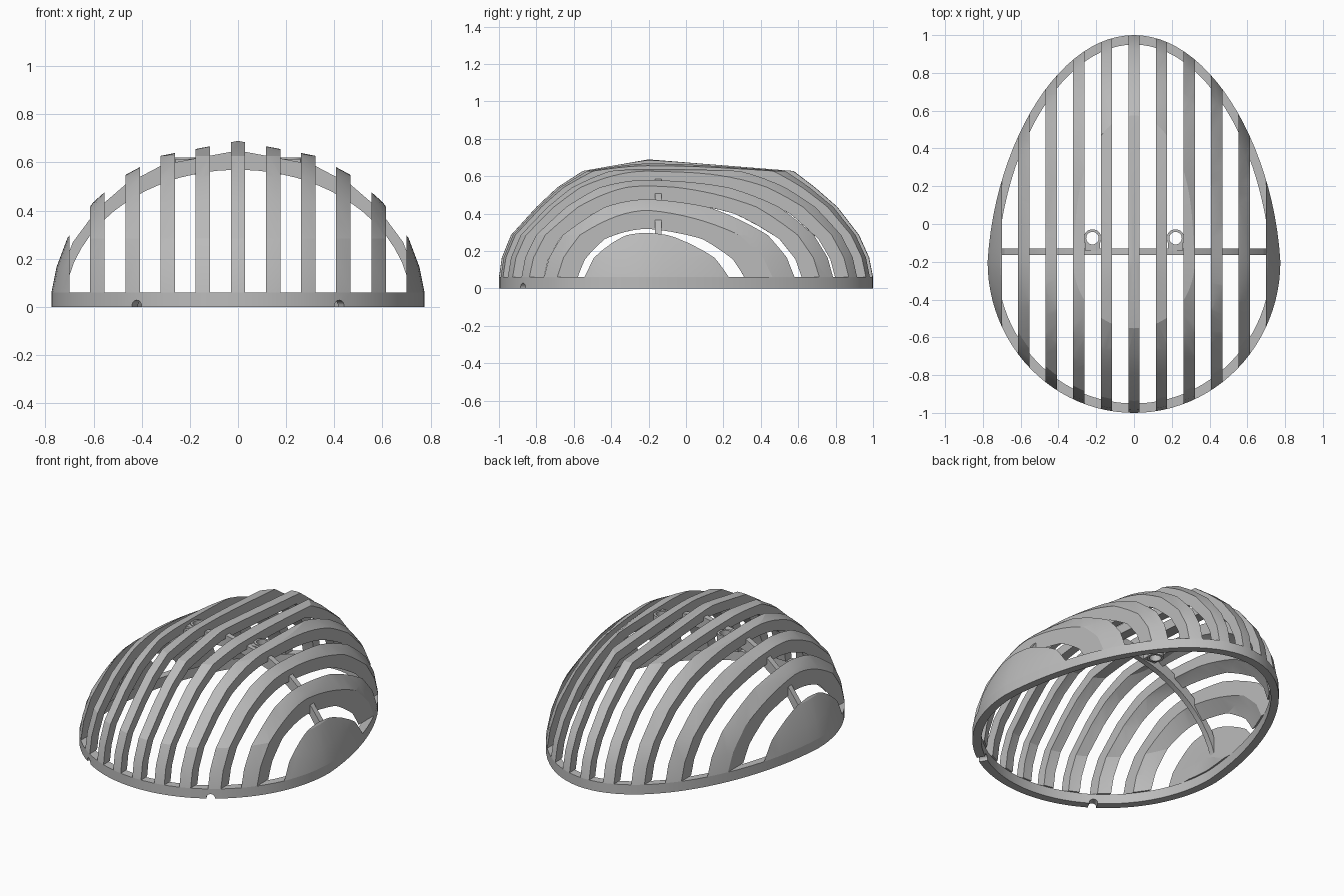
import bpy, bmesh, math
from mathutils import Matrix

cube = bpy.data.objects.get("Cube")
if cube:
    bpy.data.objects.remove(cube, do_unlink=True)

grey = bpy.data.materials.new("warm_grey_plastic")
grey.use_nodes = True
grey.diffuse_color = (0.5, 0.5, 0.5, 1)
grey.node_tree.nodes["Principled BSDF"].inputs["Base Color"].default_value = (0.5, 0.5, 0.5, 1)

CY, TOP, RIM, SEG = -0.2, 0.69, 0.06, 96
# dome levels: height, and relative reach at the side, front and back
LEVELS = [(0.06, 1, 1, 1), (0.165, .973, .981, .983), (0.285, .915, .92, .938),
          (0.435, .776, .75, .842), (0.54, .623, .61, .742), (0.628, .414, .44, .646)]


def outline(i):
    """Egg outline point relative to its widest line."""
    a = 2 * math.pi * i / SEG
    c, s = math.cos(a), math.sin(a)
    if s > 0:
        return 0.775 * c * (1 - 0.09 * s), 1.2 * s
    return 0.775 * c, 0.8 * s


def egg_ring(bm, z, level, thick):
    verts = []
    for i in range(SEG):
        x, y = outline(i)
        s = math.sin(2 * math.pi * i / SEG)
        end = level[3] if s > 0 else level[2]
        reach = level[1] * (1 - s * s) + end * s * s
        k = reach * (1 - thick / math.hypot(x, y))
        verts.append(bm.verts.new((x * k, CY + y * k, z)))
    return verts


def bridge(bm, a, b):
    n = len(a)
    for i in range(n):
        j = (i + 1) % n
        bm.faces.new((a[i], a[j], b[j], b[i]))


def finish(bm, name, smooth=True):
    bmesh.ops.recalc_face_normals(bm, faces=bm.faces)
    me = bpy.data.meshes.new(name)
    bm.to_mesh(me)
    bm.free()
    me.materials.append(grey)
    ob = bpy.data.objects.new(name, me)
    bpy.context.collection.objects.link(ob)
    if smooth:
        shade(ob)
    return ob


def shade(ob):
    bpy.ops.object.select_all(action='DESELECT')
    ob.select_set(True)
    bpy.context.view_layer.objects.active = ob
    bpy.ops.object.shade_smooth_by_angle(angle=math.radians(15))


def cut(ob, cutter, op='DIFFERENCE'):
    """Apply a boolean and remove the cutter."""
    mod = ob.modifiers.new("cut", 'BOOLEAN')
    mod.operation, mod.solver, mod.object = op, 'EXACT', cutter
    bpy.ops.object.select_all(action='DESELECT')
    bpy.context.view_layer.objects.active = ob
    ob.select_set(True)
    bpy.ops.object.modifier_apply(modifier=mod.name)
    bpy.data.objects.remove(cutter, do_unlink=True)
    shade(ob)


def add_box(bm, x0, x1, y0, y1, z0, z1):
    m = Matrix.Translation(((x0 + x1) / 2, (y0 + y1) / 2, (z0 + z1) / 2))
    bmesh.ops.create_cube(bm, size=1, matrix=m @ Matrix.Diagonal((x1 - x0, y1 - y0, z1 - z0, 1)))


def add_cylinder(bm, r, depth, matrix):
    bmesh.ops.create_cone(bm, cap_ends=True, segments=32, radius1=r, radius2=r,
                          depth=depth, matrix=matrix)


# base rim
bm = bmesh.new()
loops = [egg_ring(bm, z, LEVELS[0], t) for z, t in ((0, 0), (RIM, 0), (RIM, .05), (0, .05))]
for k in range(4):
    bridge(bm, loops[k], loops[(k + 1) % 4])
rim = finish(bm, "base_rim")

# two cable notches under the front of the rim
bm = bmesh.new()
for side in (-1, 1):
    turn = Matrix.Rotation(side * math.radians(30), 4, 'Z') @ Matrix.Rotation(math.pi / 2, 4, 'X')
    add_cylinder(bm, .024, .3, Matrix.Translation((side * .42, -.87, .004)) @ turn)
cut(rim, finish(bm, "notch_cutter", False))

# slatted dome: closed thick shell, then the gaps between slats are cut out
bm = bmesh.new()
feet = []
for thick in (0, .06):
    squash = (TOP - thick - RIM) / (TOP - RIM)
    rings = [egg_ring(bm, RIM + (lv[0] - RIM) * squash, lv, thick) for lv in LEVELS]
    for a, b in zip(rings, rings[1:]):
        bridge(bm, a, b)
    apex = bm.verts.new((0, CY, TOP - thick))
    for i in range(SEG):
        bm.faces.new((rings[-1][i], rings[-1][(i + 1) % SEG], apex))
    feet.append(rings[0])
bridge(bm, *feet)
dome = finish(bm, "dome_slats")

PITCH, HALF = 0.146, 0.03
bm = bmesh.new()
for k in range(-5, 5):
    add_box(bm, k * PITCH + HALF, (k + 1) * PITCH - HALF, -1.2, 1.2, -.2, 1)
cut(dome, finish(bm, "gap_cutter", False))

# arched cross rib under the slats
half_outer = [(.75 * lv[1], lv[0] * .65 / TOP) for lv in LEVELS[1:]]
outer = half_outer + [(0, .65)] + [(-x, z) for x, z in reversed(half_outer)]
angles = [math.radians(12 + 156 * i / 24) for i in range(25)]
inner = [(.72 * math.cos(a), .57 * math.sin(a)) for a in angles]
bm = bmesh.new()
face = bm.faces.new([bm.verts.new((x, -.165, z)) for x, z in outer + inner[::-1]])
grown = bmesh.ops.extrude_face_region(bm, geom=[face])["geom"]
bmesh.ops.translate(bm, vec=(0, .035, 0), verts=[v for v in grown if isinstance(v, bmesh.types.BMVert)])
finish(bm, "cross_rib")

# two screw bosses on the back of the rib
for side, label in ((-1, "right"), (1, "left")):
    spot = Matrix.Translation((side * .22, -.075, .585))
    bm = bmesh.new()
    add_cylinder(bm, .047, .07, spot)
    boss = finish(bm, label + "_screw_boss")
    bm = bmesh.new()
    add_box(bm, side * .22 - .04, side * .22 + .04, -.14, -.075, .555, .615)
    cut(boss, finish(bm, "bracket", False), 'UNION')
    bm = bmesh.new()
    add_cylinder(bm, .033, .3, spot)
    cut(boss, finish(bm, "hole_cutter", False))
